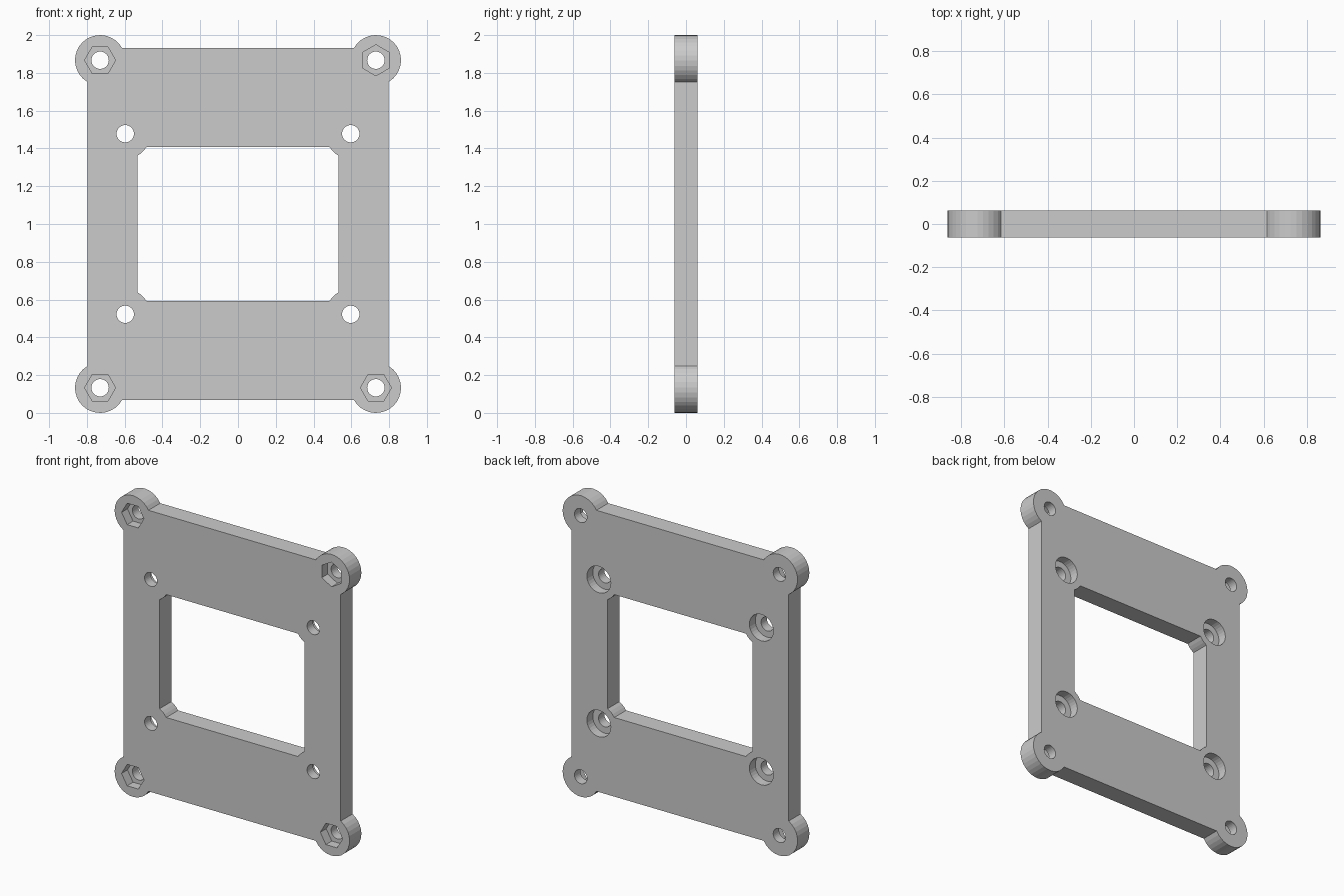
import bpy, bmesh
from math import acos, asin, pi, cos, sin

if "Cube" in bpy.data.objects:
    bpy.data.objects.remove(bpy.data.objects["Cube"])

HALF_T = 0.062                 # half the plate thickness
LOBE_R = 0.133                 # boss radius around every screw
CORNER = (0.73, 0.867)         # outer screw offset from plate centre
INNER = (0.597, 0.478)         # inner screw offset from plate centre


def lobed_rect(hx, hz, centre, steps):
    """Rectangle outline whose corners follow a circle around a screw."""
    cx, cz = centre
    a0 = -acos((hx - cx) / LOBE_R)
    a1 = pi - asin((hz - cz) / LOBE_R)
    if hx < cx:                # screw lies outside: the arc bites inward
        a1 -= 2 * pi
    q = [(cx + LOBE_R * cos(a0 + (a1 - a0) * i / steps),
          cz + LOBE_R * sin(a0 + (a1 - a0) * i / steps)) for i in range(steps + 1)]
    return (q + [(-x, z) for x, z in reversed(q)] + [(-x, -z) for x, z in q]
            + [(x, -z) for x, z in reversed(q)])


def ring(cx, cz, r, n, phase=0.0):
    return [(cx + r * cos(phase + 2 * pi * i / n),
             cz + r * sin(phase + 2 * pi * i / n)) for i in range(n)]


def prisms(name, parts):
    """One object made of (outline, y0, y1) extrusions."""
    bm = bmesh.new()
    for pts, y0, y1 in parts:
        a = [bm.verts.new((x, y0, z + 1)) for x, z in pts]
        b = [bm.verts.new((x, y1, z + 1)) for x, z in pts]
        bm.faces.new(a)
        bm.faces.new(b[::-1])
        for i in range(len(pts)):
            j = (i + 1) % len(pts)
            bm.faces.new((a[j], a[i], b[i], b[j]))
    bmesh.ops.recalc_face_normals(bm, faces=bm.faces)
    me = bpy.data.meshes.new(name)
    bm.to_mesh(me)
    bm.free()
    ob = bpy.data.objects.new(name, me)
    bpy.context.collection.objects.link(ob)
    return ob


# Plate with round corner ears
plate = prisms("adapter_plate", [(lobed_rect(0.798, 0.933, CORNER, 18), -HALF_T, HALF_T)])

# Window and screw holes go right through; nut and head pockets go half way
through = [(lobed_rect(0.532, 0.408, INNER, 3), -0.2, 0.2)]
pockets = []
for sx in (-1, 1):
    for sz in (-1, 1):
        ox, oz = sx * CORNER[0], sz * CORNER[1]
        ix, iz = sx * INNER[0], sz * INNER[1]
        through += [(ring(ox, oz, 0.046, 30), -0.2, 0.2),
                    (ring(ix, iz, 0.046, 30), -0.2, 0.2)]
        # the top right nut pocket is turned point up
        turn = pi / 6 if sx > 0 and sz > 0 else 0
        pockets += [(ring(ox, oz, 0.082, 6, turn), -0.2, 0.0),
                    (ring(ix, iz, 0.088, 30), 0.0, 0.2)]

for name, parts in (("through_cutter", through), ("pocket_cutter", pockets)):
    cutter = prisms(name, parts)
    cutter.hide_render = True
    mod = plate.modifiers.new(name, 'BOOLEAN')
    mod.operation = 'DIFFERENCE'
    mod.solver = 'EXACT'
    mod.object = cutter
    bpy.context.view_layer.objects.active = plate
    bpy.ops.object.modifier_apply(modifier=mod.name)
    bpy.data.objects.remove(cutter)
